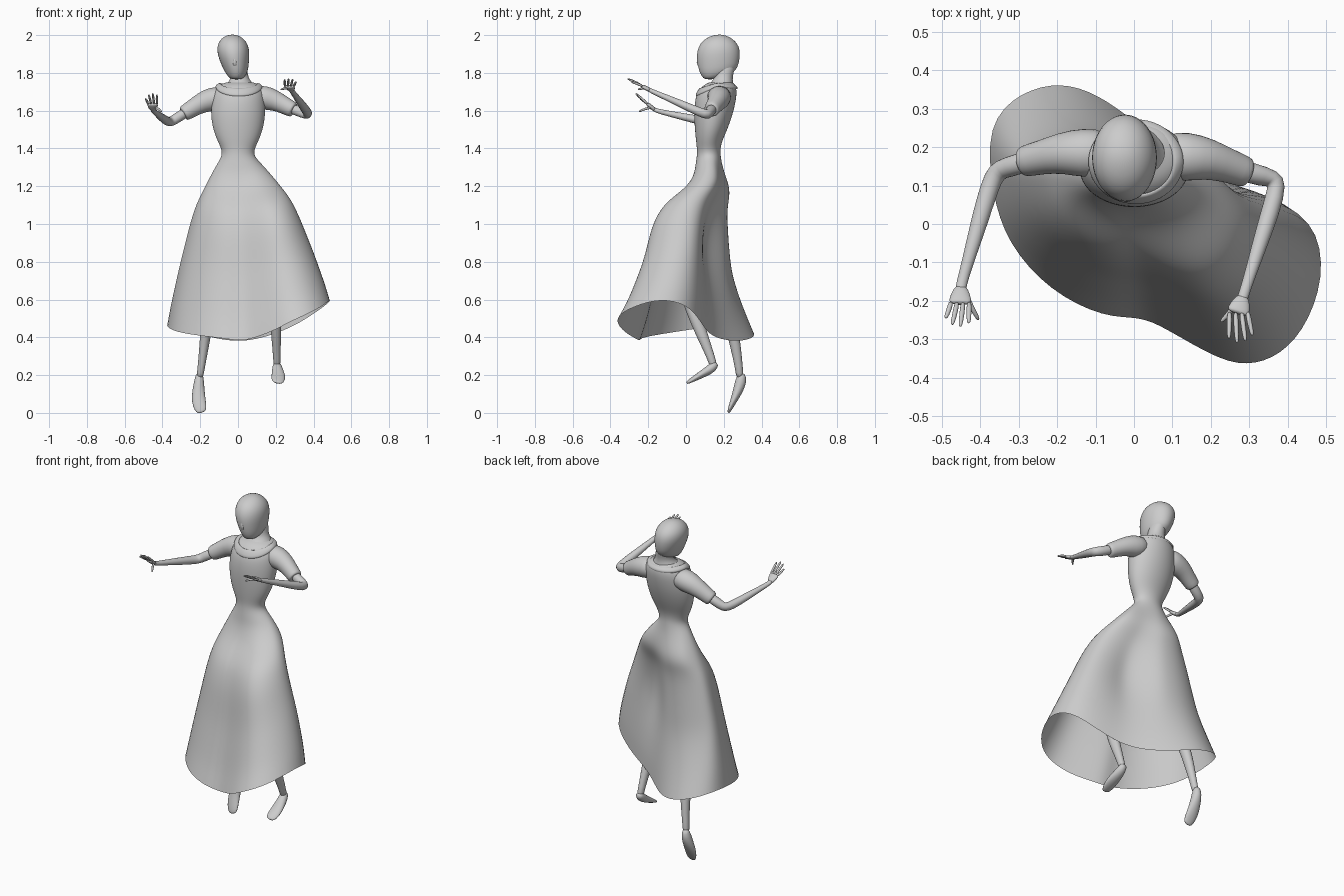
import bpy, bmesh, math
from mathutils import Vector as V


def loft(name, rings, cap=True, subd=1):
    """Skin a list of closed point rings into one smooth object."""
    bm = bmesh.new()
    rows = [[bm.verts.new(p) for p in r] for r in rings]
    n = len(rows[0])
    for a, b in zip(rows, rows[1:]):
        for i in range(n):
            j = (i + 1) % n
            bm.faces.new((a[i], a[j], b[j], b[i]))
    if cap:
        bm.faces.new(rows[0])
        bm.faces.new(rows[-1])
    bmesh.ops.recalc_face_normals(bm, faces=bm.faces)
    me = bpy.data.meshes.new(name)
    bm.to_mesh(me)
    bm.free()
    for p in me.polygons:
        p.use_smooth = True
    ob = bpy.data.objects.new(name, me)
    bpy.context.collection.objects.link(ob)
    if subd:
        m = ob.modifiers.new("smooth", 'SUBSURF')
        m.levels = m.render_levels = subd
    return ob


def ellipse(cx, cy, z, rx, ry, n=24, start=0):
    return [(cx + rx * math.cos(start + 2 * math.pi * i / n),
             cy + ry * math.sin(start + 2 * math.pi * i / n), z) for i in range(n)]


def tube(name, pts, up, n=12, cap=True):
    """Sweep an ellipse along (x, y, z, half_width, half_depth) points."""
    P = [V(p[:3]) for p in pts]
    rings = []
    for i, p in enumerate(pts):
        d = (P[min(i + 1, len(P) - 1)] - P[max(i - 1, 0)]).normalized()
        s = d.cross(V(up)).normalized()
        u = s.cross(d)
        rings.append([P[i] + s * p[3] * math.cos(2 * math.pi * k / n)
                      + u * p[4] * math.sin(2 * math.pi * k / n) for k in range(n)])
    return loft(name, rings, cap)


def lerp_table(tab, t):
    for (a, fa), (b, fb) in zip(tab, tab[1:]):
        if t <= b:
            return fa + (fb - fa) * (t - a) / (b - a)
    return 1.0


Y, Z = (0, 1, 0), (0, 0, 1)

# Dress: bodice rings flowing through the waist into a skirt with a swinging hem
hem = [(-.385, .26, .478), (-.37, .08, .45), (-.33, -.05, .43), (-.22, -.175, .41),
       (-.075, -.245, .395), (.015, -.24, .38), (.08, -.27, .395), (.18, -.33, .43),
       (.27, -.37, .48), (.36, -.355, .52), (.44, -.285, .56), (.498, -.14, .608),
       (.475, .015, .575), (.32, .085, .47), (.2, .12, .42), (.1, .18, .39),
       (.0, .27, .378), (-.095, .338, .39), (-.19, .37, .412), (-.295, .345, .44)]
side_f = [(0, 0), (.07, .13), (.18, .31), (.3, .49), (.41, .59), (.63, .76), (.86, .92), (1, 1)]
front_f = [(0, 0), (.13, .06), (.21, .23), (.3, .46), (.42, .58), (.66, .7), (.89, .88), (1, 1)]
back_f = [(0, 0), (.1, .08), (.2, .19), (.4, .27), (.63, .36), (.8, .6), (1, 1)]
crease = {13: .02, 14: .06, 15: .045}
A0 = math.radians(168)
body = [(1.75, .01, .185, .07, .06), (1.738, .008, .178, .11, .085), (1.7, .006, .165, .137, .106),
        (1.65, .003, .155, .144, .11), (1.58, 0, .145, .147, .104), (1.5, 0, .133, .134, .087),
        (1.44, 0, .122, .11, .07), (1.395, 0, .12, .087, .062)]
rings = [ellipse(cx, cy, z, rx, ry, 20, A0) for z, cx, cy, rx, ry in body]
for t in [0, .05, .1, .16, .21, .26, .32, .42, .53, .64, .76, .88, .96, 1]:
    ring = []
    waist = ellipse(0, .12, 0, .086, .063, 20, A0)
    for i, (hx, hy, hz) in enumerate(hem):
        wx, wy, _ = waist[i]
        fy = lerp_table(front_f if hy < wy else back_f, t)
        y = wy + (hy - wy) * fy
        if wy > .14:    # rounded seat, then the deep fold below it
            y += .028 * math.exp(-((t - .17) / .1) ** 2)
            y -= crease.get(i, 0) * math.exp(-((t - .5) / .25) ** 2)
        ring.append((wx + (hx - wx) * lerp_table(side_f, t), y, 1.36 + (hz - 1.36) * t))
    rings.append(ring)
loft("dress", rings, cap=False, subd=2)


# Flat collar band around the neckline, dipping at the front
def collar_ring(k, dz, dip):
    return [(x, y, 1.735 + dz - dip * max(0, (.16 - y) / .115) - .01 * max(0, (y - .16) / .115))
            for x, y, _ in ellipse(.005, .162, 0, .128 * k, .114 * k)]


loft("collar", [collar_ring(.96, -.012, .05), collar_ring(1, -.003, .052), collar_ring(.9, .009, .045),
                collar_ring(.78, .015, .035), collar_ring(.74, .003, .035)], cap=False)

# Neck
loft("neck", [ellipse(x, y, z, rx, ry) for z, x, y, rx, ry in
              [(1.69, .006, .165, .1, .098), (1.718, .008, .172, .092, .085),
               (1.742, .01, .187, .07, .064), (1.765, .01, .197, .051, .05),
               (1.79, .007, .2, .045, .049), (1.83, .002, .203, .046, .058),
               (1.87, -.01, .205, .04, .055)]])

# Head: z, face y, back y, centre x, half width
skull = [(1.765, .1, .15, -.008, .025), (1.78, .083, .21, -.008, .046), (1.81, .068, .266, -.01, .063),
         (1.85, .06, .281, -.017, .075), (1.9, .055, .288, -.024, .086), (1.94, .066, .282, -.027, .084),
         (1.97, .087, .26, -.029, .07), (1.993, .122, .228, -.03, .045), (2.003, .165, .19, -.03, .014)]
loft("head", [ellipse(cx, (f + b) / 2, z, rx, (b - f) / 2) for z, f, b, cx, rx in skull])
tube("nose", [(-.022, .075, 1.9, .008, .008), (-.019, .067, 1.87, .011, .012),
              (-.016, .068, 1.845, .014, .014), (-.015, .08, 1.832, .008, .008)], Y, 8)

# Arms: sleeve, bare arm, palm and five fingers on each side
arms = {
    "left": dict(sho=(-.06, .185, 1.68), mid=(-.19, .185, 1.645), cuff=(-.285, .163, 1.585),
                 elbow=(-.365, .135, 1.535), wrist=(-.45, -.16, 1.6), palm=(-.452, -.2, 1.632),
                 tips=[(-.49, -.245, 1.665), (-.473, -.262, 1.685), (-.452, -.267, 1.692),
                       (-.43, -.258, 1.685)], thumb=(-.404, -.25, 1.595)),
    "right": dict(sho=(.07, .18, 1.685), mid=(.195, .17, 1.655), cuff=(.29, .135, 1.605),
                  elbow=(.38, .112, 1.575), wrist=(.285, -.185, 1.705), palm=(.272, -.225, 1.727),
                  tips=[(.308, -.29, 1.752), (.29, -.305, 1.766), (.268, -.31, 1.77),
                        (.247, -.298, 1.765)], thumb=(.226, -.255, 1.712)),
}
for side, a in arms.items():
    sho, mid, cuff, elbow, wrist, palm = (V(a[k]) for k in ("sho", "mid", "cuff", "elbow", "wrist", "palm"))
    tube(side + "_sleeve", [(*sho, .06, .05), (*sho.lerp(mid, .55), .067, .068), (*mid, .054, .055),
                            (*mid.lerp(cuff, .6), .044, .046), (*cuff, .042, .043),
                            (*cuff.lerp(mid, -.04), .036, .036), (*cuff.lerp(mid, -.05), .025, .025)], Z, 16)
    bend = elbow.lerp(wrist, .12)
    tube(side + "_arm", [(*cuff.lerp(mid, .3), .03, .03), (*cuff.lerp(elbow, .6), .028, .028),
                         (*elbow.lerp(cuff, .1), .027, .026), (*bend, .026, .025),
                         (*elbow.lerp(wrist, .45), .023, .021), (*elbow.lerp(wrist, .8), .016, .015),
                         (*wrist, .014, .012), (*wrist.lerp(palm, .4), .016, .011)], Z)
    tube(side + "_palm", [(*wrist, .014, .011), (*wrist.lerp(palm, .5), .025, .012),
                          (*palm, .031, .011), (*palm.lerp(wrist, -.2), .027, .008)], Z)
    for i, tip in enumerate(a["tips"] + [a["thumb"]]):
        tip = V(tip)
        sign = -1 if side == "left" else 1
        across = (.023 - .0155 * i) if side == "right" else (-.023 + .0155 * i)
        base = palm.lerp(wrist, .5) - V((sign * .012, 0, 0)) if i == 4 else palm + V((across, 0, 0))
        knuckle = base.lerp(tip, .5) + V((0, -.004, .005))
        tube(f"{side}_finger_{i + 1}", [(*base, .0085, .0085), (*knuckle, .0075, .0075),
                                        (*base.lerp(tip, .9), .0065, .0065), (*tip, .003, .003)], Z, 6)

# Legs and feet, caught mid-step
tube("left_leg", [(-.07, .13, 1.2, .06, .055), (-.13, .17, .68, .038, .04), (-.165, .235, .48, .033, .036),
                  (-.178, .262, .36, .027, .03), (-.195, .28, .24, .019, .021), (-.203, .287, .18, .02, .022)], Y)
tube("left_foot", [(-.203, .296, .215, .018, .016), (-.206, .293, .17, .027, .034), (-.21, .272, .11, .035, .026),
                   (-.208, .25, .06, .039, .018), (-.198, .232, .02, .034, .011), (-.193, .224, .0, .02, .007)], Y)
tube("right_leg", [(.07, .12, 1.2, .06, .055), (.17, -.04, .74, .038, .04), (.197, .04, .53, .033, .038),
                   (.203, .09, .4, .027, .031), (.205, .134, .29, .019, .021), (.207, .148, .24, .02, .022)], Y)
tube("right_foot", [(.205, .162, .268, .018, .016), (.207, .142, .24, .027, .028), (.212, .095, .21, .035, .022),
                    (.214, .055, .188, .039, .017), (.212, .02, .168, .034, .011), (.21, .002, .158, .02, .007)], Y)
